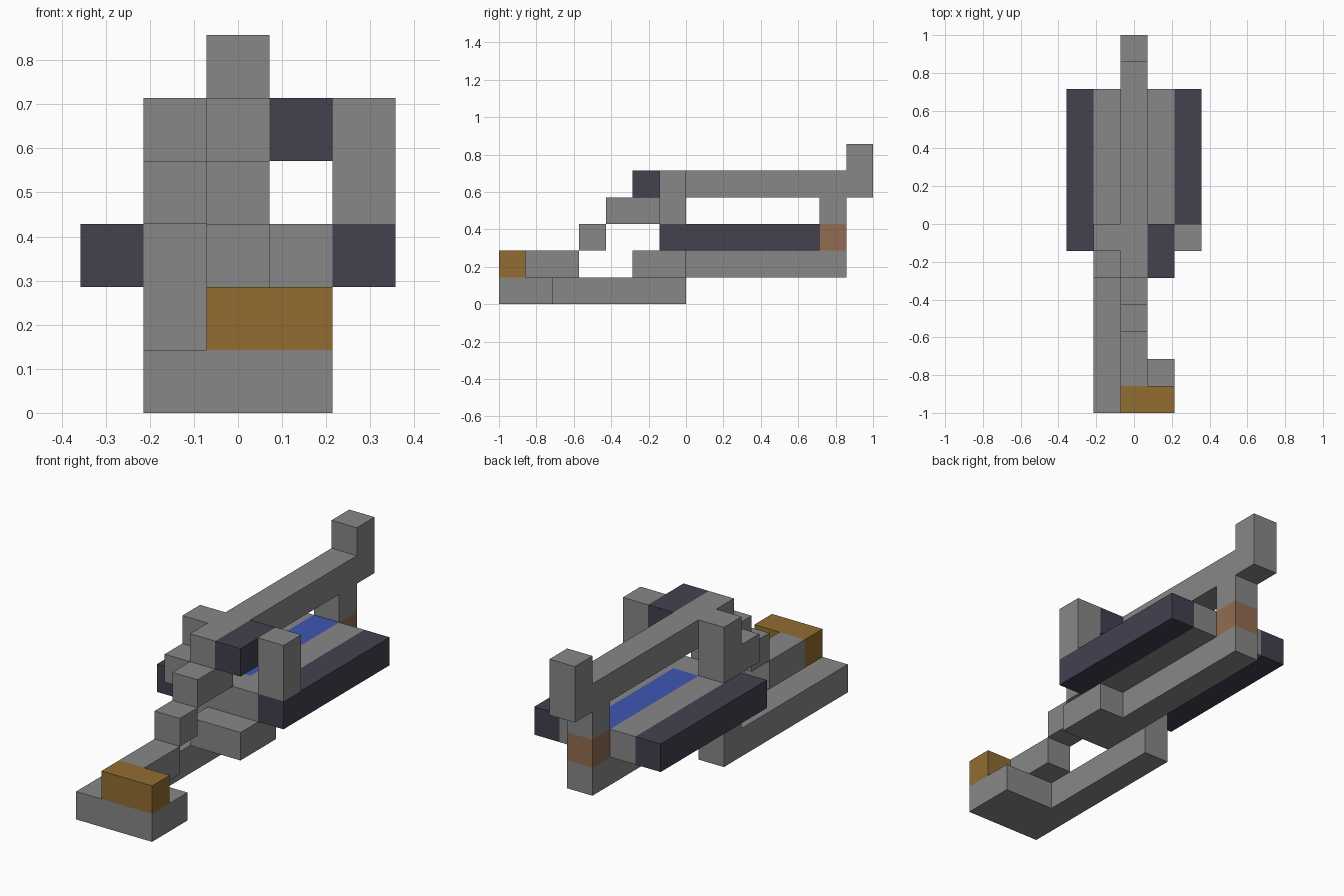
import bpy
import bmesh
from mathutils import Vector

if "Cube" in bpy.data.objects:
    bpy.data.objects.remove(bpy.data.objects["Cube"], do_unlink=True)

U = 1 / 7  # size of one block


def material(name, rgb):
    linear = [((c / 255 + 0.055) / 1.055) ** 2.4 for c in rgb] + [1]
    mat = bpy.data.materials.new(name)
    mat.use_nodes = True
    mat.diffuse_color = linear
    mat.node_tree.nodes["Principled BSDF"].inputs["Base Color"].default_value = linear
    return mat


GREY = material("stone grey", (135, 135, 135))
DARK = material("dark slate", (66, 65, 79))
GOLD = material("ochre", (146, 108, 50))
BROWN = material("clay brown", (146, 108, 82))
BLUE = material("blue", (62, 86, 178))


def box(name, x, y, z, mat):
    """Box spanning block edges (start, end) on each axis."""
    low, high = (Vector(p) for p in zip(x, y, z))
    bm = bmesh.new()
    bmesh.ops.create_cube(bm, size=1)
    for v in bm.verts:
        v.co = U * ((low + high) / 2 + v.co * (high - low))
    mesh = bpy.data.meshes.new(name)
    bm.to_mesh(mesh)
    bm.free()
    mesh.materials.append(mat)
    bpy.context.collection.objects.link(bpy.data.objects.new(name, mesh))


MID = (-.5, .5)
RIGHT = (-1.5, -.5)
LEFT = (.5, 1.5)

# Nose: base plate, ochre block and stepped neck
box("nose_plate", (-1.5, 1.5), (-7, -5), (0, 1), GREY)
box("nose_block", (-.5, 1.5), (-7, -6), (1, 2), GOLD)
box("neck_base", MID, (-6, -4), (1, 2), GREY)
box("neck_step_low", MID, (-4, -3), (2, 3), GREY)
box("neck_step_high", MID, (-3, -1), (3, 4), GREY)

# Right side rail, column and step
box("side_rail", RIGHT, (-5, 0), (0, 1), GREY)
box("right_column", RIGHT, (-1, 0), (1, 5), GREY)
box("right_step", RIGHT, (-2, -1), (3, 4), GREY)

# Lower keel
box("keel_front", (-.5, 1.5), (-2, 0), (1, 2), GREY)
box("keel", MID, (0, 6), (1, 2), GREY)

# Wide deck with dark outer edges and blue centre
box("right_deck", RIGHT, (0, 5), (2, 3), GREY)
box("left_deck", LEFT, (-1, 5), (2, 3), GREY)
box("deck_front", MID, (-1, 0), (2, 3), GREY)
box("deck_centre", MID, (0, 5), (2, 3), BLUE)
box("right_deck_edge", (-2.5, -1.5), (-1, 5), (2, 3), DARK)
box("left_deck_edge", (1.5, 2.5), (-1, 5), (2, 3), DARK)

# Upper beam, crossbar and left pillar
box("top_beam", MID, (-2, 6), (4, 5), GREY)
box("dark_crossbar", LEFT, (-2, 0), (4, 5), DARK)
box("left_pillar", (1.5, 2.5), (-1, 0), (3, 5), GREY)

# Tail post and fin
box("tail_band", MID, (5, 6), (2, 3), BROWN)
box("tail_post", MID, (5, 6), (3, 4), GREY)
box("tail_fin", MID, (6, 7), (4, 6), GREY)
